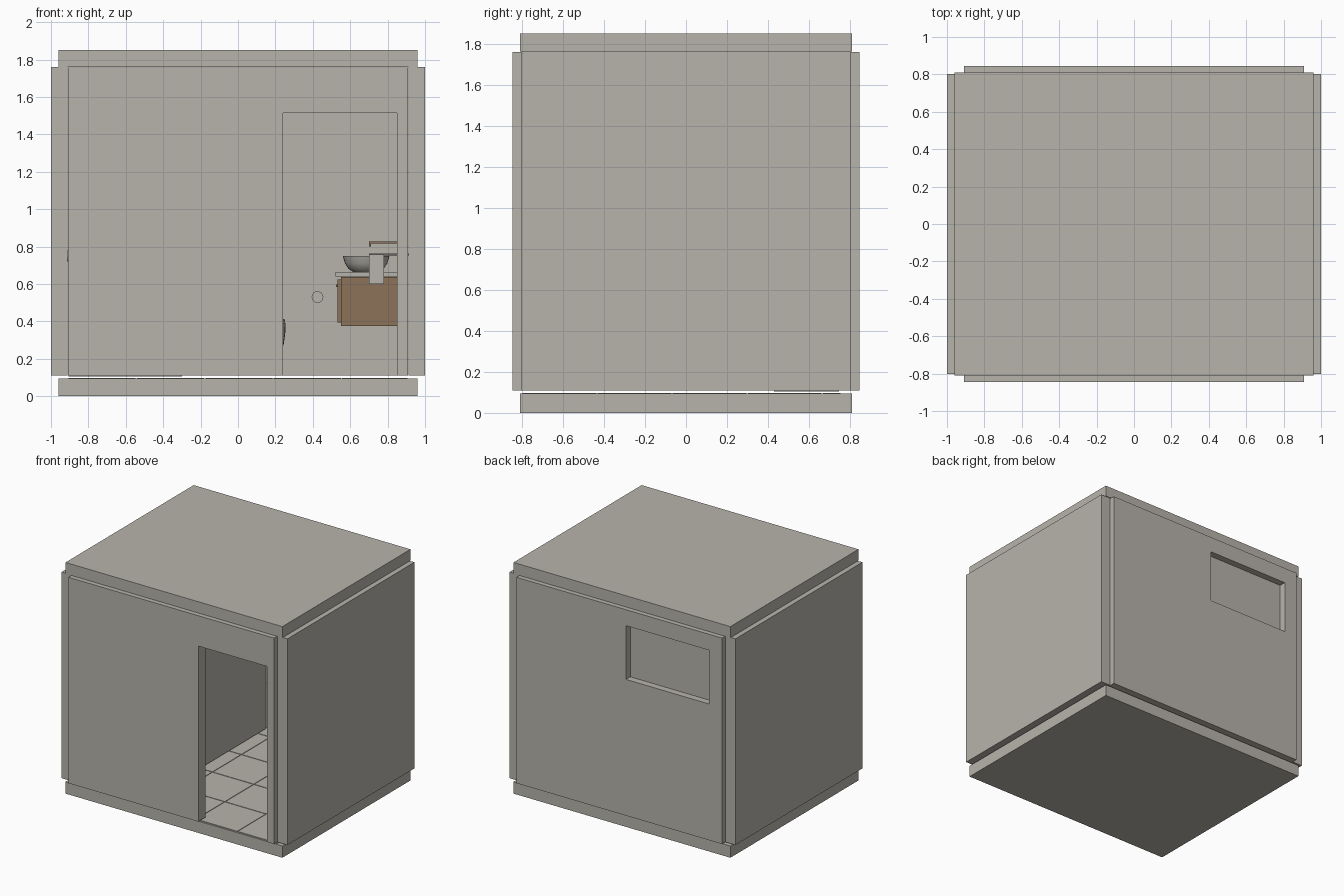
import bpy, bmesh, math
from mathutils import Vector

if "Cube" in bpy.data.objects:
    bpy.data.objects.remove(bpy.data.objects["Cube"])


def material(name, rgb):
    m = bpy.data.materials.new(name)
    m.diffuse_color = (*rgb, 1)
    m.use_nodes = True
    m.node_tree.nodes["Principled BSDF"].inputs["Base Color"].default_value = m.diffuse_color
    return m


GREY = material("warm grey", (0.475, 0.455, 0.41))
BROWN = material("wood brown", (0.265, 0.17, 0.10))


def finish(bm, name, mat, smooth=False):
    bmesh.ops.recalc_face_normals(bm, faces=bm.faces[:])
    me = bpy.data.meshes.new(name)
    bm.to_mesh(me)
    bm.free()
    ob = bpy.data.objects.new(name, me)
    bpy.context.collection.objects.link(ob)
    me.materials.append(mat)
    bpy.context.view_layer.objects.active = ob
    if smooth:
        bpy.ops.object.select_all(action='DESELECT')
        ob.select_set(True)
        bpy.ops.object.shade_smooth_by_angle()
    return ob


def add_box(bm, x, y, z):
    """Box between (min, max) pairs on each axis."""
    vs = bmesh.ops.create_cube(bm, size=1)["verts"]
    for v in vs:
        v.co = Vector([(r[0] + r[1]) / 2 + c * (r[1] - r[0])
                       for r, c in zip((x, y, z), v.co)])


def box(name, x, y, z, mat=GREY):
    bm = bmesh.new()
    add_box(bm, x, y, z)
    return finish(bm, name, mat)


def cut(ob, x, y, z):
    """Cut a box-shaped opening through a wall."""
    cutter = box("opening_cutter", x, y, z)
    cutter.hide_render = True
    mod = ob.modifiers.new("opening", 'BOOLEAN')
    mod.operation = 'DIFFERENCE'
    mod.solver = 'EXACT'
    mod.object = cutter
    bpy.context.view_layer.objects.active = ob
    bpy.ops.object.modifier_apply(modifier=mod.name)
    bpy.data.objects.remove(cutter, do_unlink=True)


def loft(name, rings, n=32, mat=GREY):
    """Stack of ellipses (cx, cy, z, rx, ry), capped at both ends."""
    bm = bmesh.new()
    loops = [[bm.verts.new((cx + rx * math.cos(2 * math.pi * i / n),
                            cy + ry * math.sin(2 * math.pi * i / n), z))
              for i in range(n)] for cx, cy, z, rx, ry in rings]
    for a, b in zip(loops, loops[1:]):
        for i in range(n):
            j = (i + 1) % n
            bm.faces.new((a[i], a[j], b[j], b[i]))
    bm.faces.new(loops[0])
    bm.faces.new(loops[-1])
    return finish(bm, name, mat, True)


def rod(name, start, end, r, mat=GREY):
    a, b = Vector(start), Vector(end)
    bm = bmesh.new()
    vs = bmesh.ops.create_cone(bm, cap_ends=True, segments=24, radius1=r,
                               radius2=r, depth=(b - a).length)["verts"]
    q = (b - a).to_track_quat('Z', 'Y')
    for v in vs:
        v.co = q @ v.co + (a + b) / 2
    return finish(bm, name, mat, True)


def steps(lo, hi, size):
    """Tile intervals from lo to hi, with the last one trimmed."""
    out = []
    while lo < hi - 0.01:
        out.append((lo + 0.003, min(lo + size, hi) - 0.003))
        lo += size
    return out


# Slabs and walls
LOW, HIGH, TILE = 0.11, 1.76, 0.366
box("base_slab", (-0.96, 0.96), (-0.81, 0.81), (0, 0.094))
box("roof_slab", (-0.96, 0.96), (-0.81, 0.81), (HIGH, 1.85))
for side, s in (("left", -1), ("right", 1)):
    box(side + "_wall", sorted((s * 0.912, s)), (-0.803, 0.803), (LOW, HIGH))
front = box("front_wall", (-0.91, 0.91), (-0.845, -0.755), (LOW, HIGH - 0.002))
cut(front, (0.24, 0.85), (-0.95, -0.65), (0, 1.515))
back = box("back_wall", (-0.91, 0.91), (0.755, 0.845), (LOW, HIGH - 0.002))
cut(back, (-0.795, -0.06), (0.65, 0.95), (1.20, 1.63))
box("window_pane", (-0.795, -0.06), (0.78, 0.79), (1.20, 1.63))

# Floor tiles and wall tiles
bm = bmesh.new()
for x in steps(-0.91, 0.91, TILE):
    for y in steps(-0.80, 0.755, TILE):
        add_box(bm, x, y, (0.094, 0.098))
finish(bm, "floor_tiles", GREY)
bm = bmesh.new()
for z in steps(LOW, 1.395, TILE):
    for x in steps(-0.91, 0.91, TILE):
        if z[1] < 1.2 or x[1] < -0.85 or x[0] > -0.06:
            add_box(bm, x, (0.749, 0.755), z)
finish(bm, "back_wall_tiles", GREY)

# Shower enclosure
box("shower_screen", (-0.29, -0.274), (-0.755, 0.748), (LOW, 1.60))
box("shower_tray", (-0.905, -0.30), (0.43, 0.745), (0.104, 0.11))
rod("shower_riser", (-0.88, 0.25, 0.75), (-0.88, 0.25, 1.5), 0.01)
rod("shower_arm", (-0.91, 0.25, 1.5), (-0.66, 0.25, 1.5), 0.01)
rod("shower_head", (-0.66, 0.25, 1.47), (-0.66, 0.25, 1.50), 0.08)
rod("shower_valve", (-0.912, 0.25, 0.75), (-0.86, 0.25, 0.75), 0.03)

# Wall-hung toilet
TX, TY = 0.12, 0.575
loft("toilet_bowl", [(TX, TY + 0.06, 0.17, 0.07, 0.10),
                     (TX, TY + 0.03, 0.22, 0.105, 0.14),
                     (TX, TY, 0.28, 0.125, 0.168),
                     (TX, TY, 0.34, 0.133, 0.172),
                     (TX, TY, 0.39, 0.135, 0.174)])
loft("toilet_lid", [(TX, TY, 0.393, 0.132, 0.172),
                    (TX, TY, 0.408, 0.132, 0.172),
                    (TX, TY, 0.415, 0.12, 0.16)])
box("flush_plate", (TX - 0.08, TX + 0.08), (0.741, 0.749), (0.60, 0.70))
rod("wall_valve", (0.425, 0.72, 0.53), (0.425, 0.75, 0.53), 0.031)

# Vanity with drawer front
VY = (0.0, 0.60)
box("vanity_cabinet", (0.55, 0.91), VY, (0.375, 0.638), BROWN)
box("drawer_front", (0.532, 0.55), (0.015, 0.585), (0.395, 0.625), BROWN)
box("drawer_handle", (0.524, 0.533), (0.20, 0.40), (0.585, 0.597), BROWN)
box("counter", (0.52, 0.91), (-0.02, 0.62), (0.64, 0.665))

# Hollow basin
BX, BY = 0.685, 0.30
outer = [(0.665, 0.07), (0.68, 0.093), (0.71, 0.113), (0.75, 0.125)]
inner = [(0.75, 0.117), (0.712, 0.104), (0.69, 0.08), (0.68, 0.03)]
loft("basin", [(BX, BY, z, r, r) for z, r in outer + inner])

# Wall tap
box("tap_spout", (0.70, 0.91), (0.285, 0.315), (0.815, 0.828), BROWN)
box("tap_outlet", (0.70, 0.712), (0.285, 0.315), (0.80, 0.815), BROWN)

# Towel on a rail
rod("towel_rail", (0.70, -0.10, 0.757), (0.912, -0.10, 0.757), 0.005)
for name, y in (("towel_front", -0.115), ("towel_back", -0.097)):
    box(name, (0.70, 0.78), (y, y + 0.012), (0.60, 0.757))
